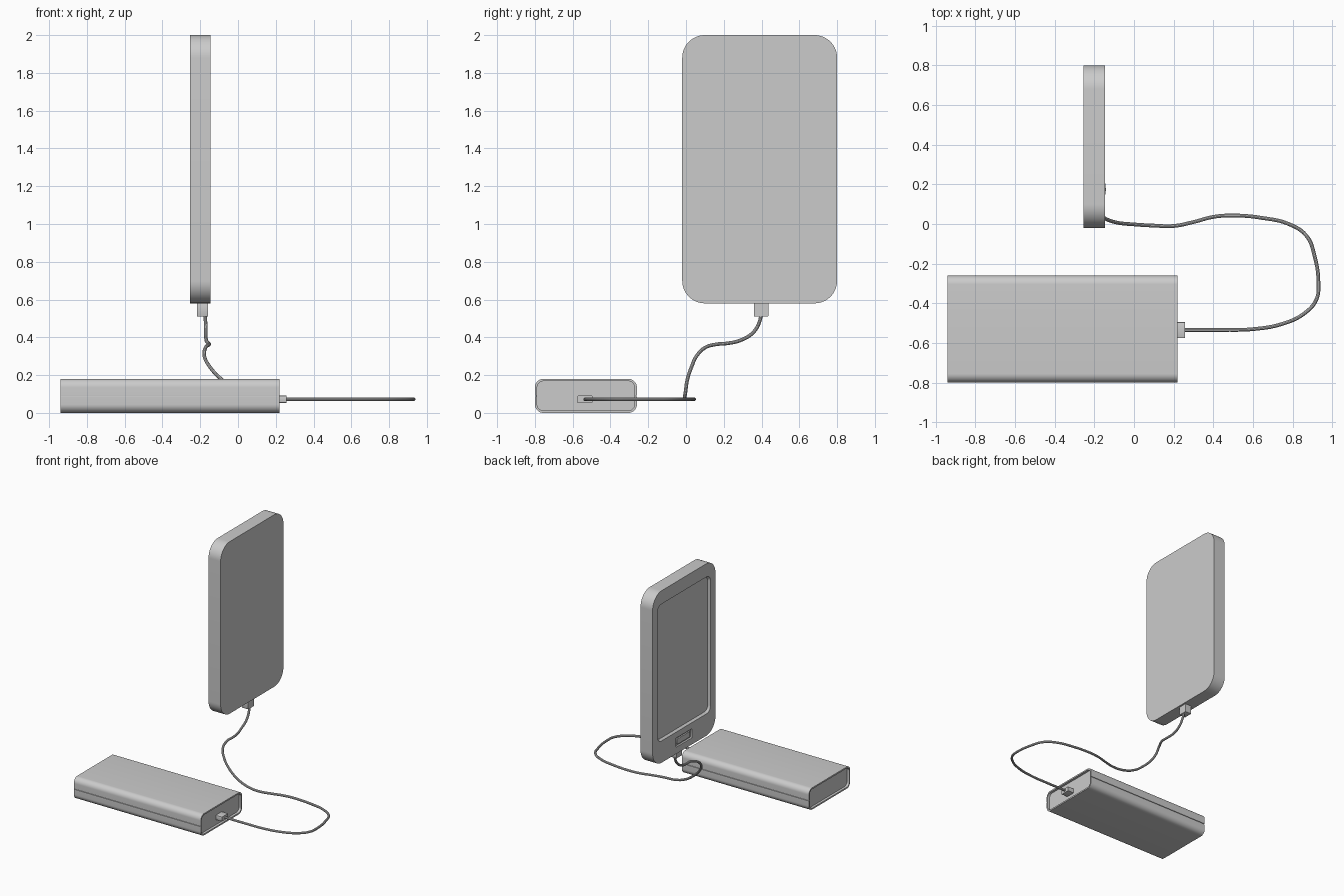
import bpy, bmesh, math

if "Cube" in bpy.data.objects:
    bpy.data.objects.remove(bpy.data.objects["Cube"])


def rounded_rect(x, y0, y1, z0, z1, r, seg=10):
    """Rounded rectangle in the YZ plane at a given x."""
    pts = []
    corners = [(y1 - r, z1 - r), (y0 + r, z1 - r), (y0 + r, z0 + r), (y1 - r, z0 + r)]
    for i, (cy, cz) in enumerate(corners):
        for k in range(seg + 1):
            a = math.radians(90 * (i + k / seg))
            pts.append((x, cy + r * math.cos(a), cz + r * math.sin(a)))
    return pts


def loft(name, rings):
    """Skin matching rings and cap both ends."""
    bm = bmesh.new()
    loops = [[bm.verts.new(p) for p in ring] for ring in rings]
    n = len(loops[0])
    for a, b in zip(loops, loops[1:]):
        for i in range(n):
            j = (i + 1) % n
            bm.faces.new((a[i], a[j], b[j], b[i]))
    bm.faces.new(loops[0][::-1])
    bm.faces.new(loops[-1])
    bmesh.ops.recalc_face_normals(bm, faces=bm.faces)
    me = bpy.data.meshes.new(name)
    bm.to_mesh(me)
    bm.free()
    ob = bpy.data.objects.new(name, me)
    bpy.context.collection.objects.link(ob)
    return ob


def box(name, x0, x1, y0, y1, z0, z1, r=0.003):
    return loft(name, [rounded_rect(x, y0, y1, z0, z1, r, 2) for x in (x0, x1)])


def activate(ob):
    bpy.ops.object.select_all(action='DESELECT')
    ob.select_set(True)
    bpy.context.view_layer.objects.active = ob


def cut(ob, cutter):
    activate(ob)
    m = ob.modifiers.new("cut", 'BOOLEAN')
    m.operation = 'DIFFERENCE'
    m.solver = 'EXACT'
    m.object = cutter
    bpy.ops.object.modifier_apply(modifier=m.name)
    bpy.data.objects.remove(cutter)


def smooth(ob):
    activate(ob)
    bpy.ops.object.shade_smooth_by_angle(angle=math.radians(30))


# Upright phone slab with recessed screen and button slot on its -x face
phone = loft("phone_body", [rounded_rect(x, -0.02, 0.80, 0.58, 2.0, 0.12, 14)
                            for x in (-0.255, -0.145)])
cut(phone, loft("screen_cutter", [
    rounded_rect(-0.275, 0.045, 0.735, 0.76, 1.89, 0.05),
    rounded_rect(-0.255, 0.045, 0.735, 0.76, 1.89, 0.05),
    rounded_rect(-0.237, 0.057, 0.723, 0.772, 1.878, 0.04)]))
cut(phone, box("button_cutter", -0.28, -0.24, 0.285, 0.495, 0.635, 0.71, 0.005))
smooth(phone)
smooth(box("phone_button", -0.252, -0.238, 0.305, 0.475, 0.65, 0.695))

# Power bank: rounded tube with a recessed panel at each end
outer = (-0.80, -0.26, 0.0, 0.18, 0.045)
inner = (-0.788, -0.272, 0.012, 0.168, 0.034)
bank = loft("power_bank_body", [
    rounded_rect(-0.92, *inner), rounded_rect(-0.94, *inner),
    rounded_rect(-0.94, *outer), rounded_rect(0.22, *outer),
    rounded_rect(0.22, *inner), rounded_rect(0.20, *inner)])
# Seam groove along both long sides
for y in (-0.80, -0.26):
    cut(bank, box("seam_cutter", -1.0, 0.3, y - 0.006, y + 0.006, 0.087, 0.093, 0.001))
smooth(bank)

# Plugs at both cable ends
smooth(box("bank_plug", 0.19, 0.257, -0.575, -0.495, 0.053, 0.091))
smooth(box("phone_plug", -0.217, -0.16, 0.36, 0.436, 0.51, 0.59))

# Cable from the phone down and round to the power bank
path = [(-0.175, 0.398, 0.53), (-0.172, 0.39, 0.485), (-0.17, 0.355, 0.425),
        (-0.168, 0.29, 0.385), (-0.155, 0.21, 0.367), (-0.152, 0.16, 0.363),
        (-0.172, 0.10, 0.345), (-0.178, 0.055, 0.30), (-0.15, 0.03, 0.245),
        (-0.09, 0.008, 0.18), (0.0, -0.002, 0.115), (0.10, -0.008, 0.08),
        (0.20, -0.010, 0.072), (0.30, 0.010, 0.072), (0.40, 0.036, 0.072),
        (0.50, 0.043, 0.072), (0.65, 0.030, 0.072), (0.78, 0.0, 0.072),
        (0.87, -0.06, 0.072), (0.91, -0.16, 0.072), (0.93, -0.30, 0.072),
        (0.92, -0.38, 0.072), (0.86, -0.45, 0.072), (0.75, -0.503, 0.072),
        (0.60, -0.53, 0.072), (0.45, -0.534, 0.072), (0.24, -0.534, 0.072)]
cu = bpy.data.curves.new("cable", 'CURVE')
cu.dimensions = '3D'
cu.resolution_u = 5
cu.bevel_depth = 0.0095
cu.bevel_resolution = 3
cu.use_fill_caps = True
sp = cu.splines.new('BEZIER')
sp.bezier_points.add(len(path) - 1)
for bp, p in zip(sp.bezier_points, path):
    bp.co = p
    bp.handle_left_type = bp.handle_right_type = 'AUTO'
cable = bpy.data.objects.new("cable", cu)
bpy.context.collection.objects.link(cable)
activate(cable)
bpy.ops.object.convert(target='MESH')
smooth(bpy.context.view_layer.objects.active)
